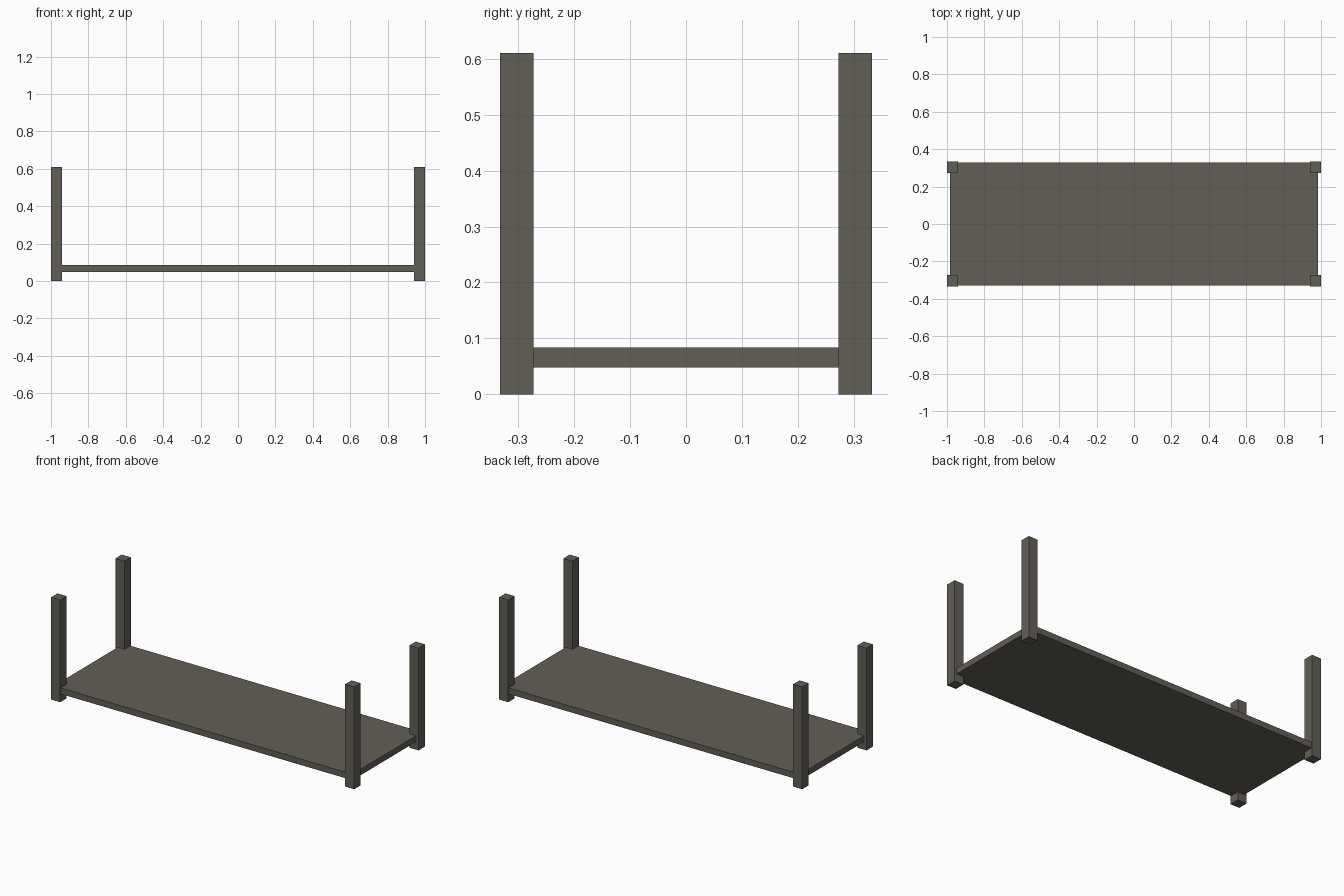
import bpy

if "Cube" in bpy.data.objects:
    bpy.data.objects.remove(bpy.data.objects["Cube"])

mat = bpy.data.materials.new("dark grey brown")
mat.diffuse_color = (0.122, 0.114, 0.094, 1.0)
mat.use_nodes = True
mat.node_tree.nodes["Principled BSDF"].inputs["Base Color"].default_value = mat.diffuse_color


def box(name, lo, hi):
    """Axis-aligned box between two corners."""
    bpy.ops.mesh.primitive_cube_add(size=1, location=[(a + b) / 2 for a, b in zip(lo, hi)])
    ob = bpy.context.object
    ob.name = name
    ob.scale = [b - a for a, b in zip(lo, hi)]
    bpy.ops.object.transform_apply(location=False, rotation=False, scale=True)
    ob.data.materials.append(mat)
    return ob


# Low shelf board, slightly inset from the outer post faces
box("shelf_board", (-0.985, -0.329, 0.048), (0.985, 0.329, 0.084))

# Four square corner posts
W, CX, CY, H = 0.06, 0.97, 0.303, 0.61
for sx, side in ((-1, "left"), (1, "right")):
    for sy, end in ((-1, "front"), (1, "back")):
        x, y = sx * CX, sy * CY
        box(f"{end}_{side}_post", (x - W / 2, y - W / 2, 0), (x + W / 2, y + W / 2, H))
